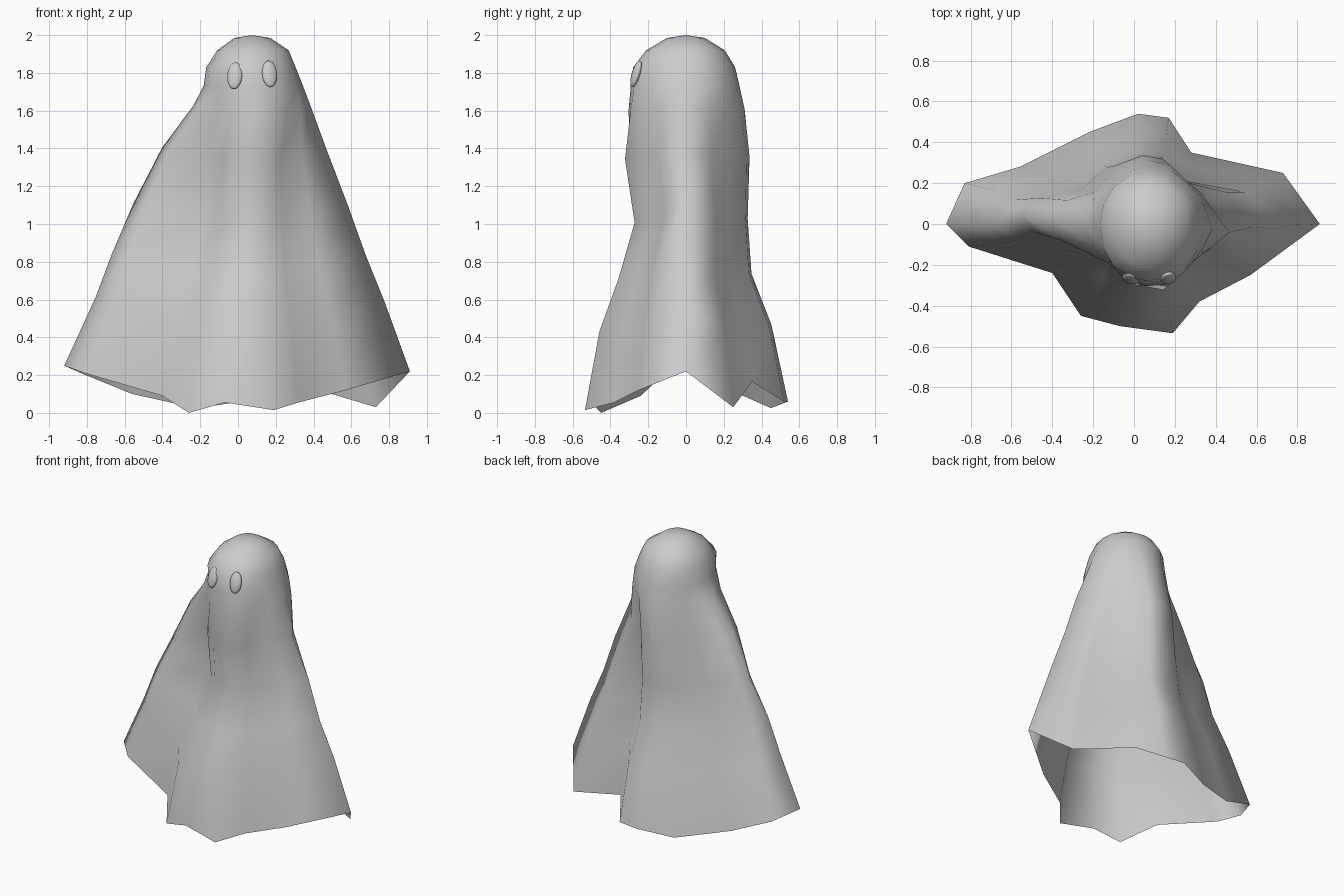
import bpy, bmesh
from math import sin, cos, pi, radians

if "Cube" in bpy.data.objects:
    bpy.data.objects.remove(bpy.data.objects["Cube"])

# Hem of the sheet: 16 points from the left tip, round the front, to the back
HEM = [(-.92, 0, .25), (-.81, -.11, .21), (-.40, -.24, .09), (-.26, -.45, .0),
       (-.07, -.50, .055), (.19, -.535, .015), (.32, -.38, .055), (.57, -.25, .12),
       (.91, 0, .22), (.73, .25, .03), (.28, .35, .165), (.17, .52, .06),
       (.02, .54, .06), (-.22, .45, .025), (-.56, .28, .10), (-.83, .20, .21)]

# Rings above the hem: height, left, right, front, back, share of hem shape,
# then fold depth (scale) at front left, back right and back left
LEVELS = [(.42, -.75, .78, -.46, .45, 1, 1.02, 1, 1),
          (.70, -.66, .68, -.36, .345, .97, .86, 1, .93),
          (1.0, -.55, .585, -.275, .325, .92, .73, .95, .83),
          (1.34, -.40, .47, -.33, .335, .75, .84, .88, .82),
          (1.6, -.235, .385, -.31, .31, .3, 1, .98, .96),
          (1.72, -.182, .345, -.295, .285, .1, 1, 1.05, 1),
          (1.83, -.168, .305, -.278, .26, 0, 1.02, 1.06, 1),
          (1.92, -.11, .268, -.21, .205, 0, 1.02, 1.05, 1),
          (1.985, -.02, .17, -.10, .10, 0, 1, 1, 1)]
# Which columns each fold acts on, and how strongly
FOLDS = [{2: 1, 3: 1, 4: .25}, {9: 1, 10: .25}, {14: 1, 15: .5}]


def ring_points(level):
    z, left, right, front, back, share, *folds = level
    pts = []
    for j, (hx, hy, hz) in enumerate(HEM):
        a = pi + j * pi / 8
        s = 1
        for depth, columns in zip(folds, FOLDS):
            s += (depth - 1) * columns.get(j, 0)
        nx = s * (cos(a) * (1 - share) + hx / .915 * share)
        ny = s * (sin(a) * (1 - share) + hy / .537 * share)
        # the side ridges lean: right one forward, left one back
        lean = max(0, 1 - abs(z - 1.2) / .7) * {8: -.055, 0: .035}.get(j, 0)
        pts.append(((left + right) / 2 + nx * (right - left) / 2,
                    (front + back) / 2 + ny * (back - front) / 2 + lean,
                    z + hz * max(0, 1 - z / 1.8)))
    return pts


def add_object(name, bm):
    bmesh.ops.recalc_face_normals(bm, faces=bm.faces[:])
    for f in bm.faces:
        f.smooth = True
    mesh = bpy.data.meshes.new(name)
    bm.to_mesh(mesh)
    bm.free()
    ob = bpy.data.objects.new(name, mesh)
    bpy.context.collection.objects.link(ob)
    return ob


# Draped sheet, open at the bottom
bm = bmesh.new()
rings = [[bm.verts.new(p) for p in pts]
         for pts in [HEM] + [ring_points(lv) for lv in LEVELS]]
for low, high in zip(rings, rings[1:]):
    for j in range(16):
        k = (j + 1) % 16
        bm.faces.new((low[j], low[k], high[k], high[j]))
apex = bm.verts.new((.075, 0, 2))
for j in range(16):
    bm.faces.new((rings[-1][j], rings[-1][(j + 1) % 16], apex))
add_object("sheet", bm)

# Oval eyes lying on the front of the head
for name, x, z, turn in (("left_eye", -.017, 1.785, -14), ("right_eye", .167, 1.795, 14)):
    bm = bmesh.new()
    bmesh.ops.create_uvsphere(bm, u_segments=16, v_segments=10, radius=1)
    eye = add_object(name, bm)
    eye.scale = (.041, .022, .073)
    eye.location = (x, -.264, z)
    eye.rotation_euler = (radians(-17), 0, radians(turn))
